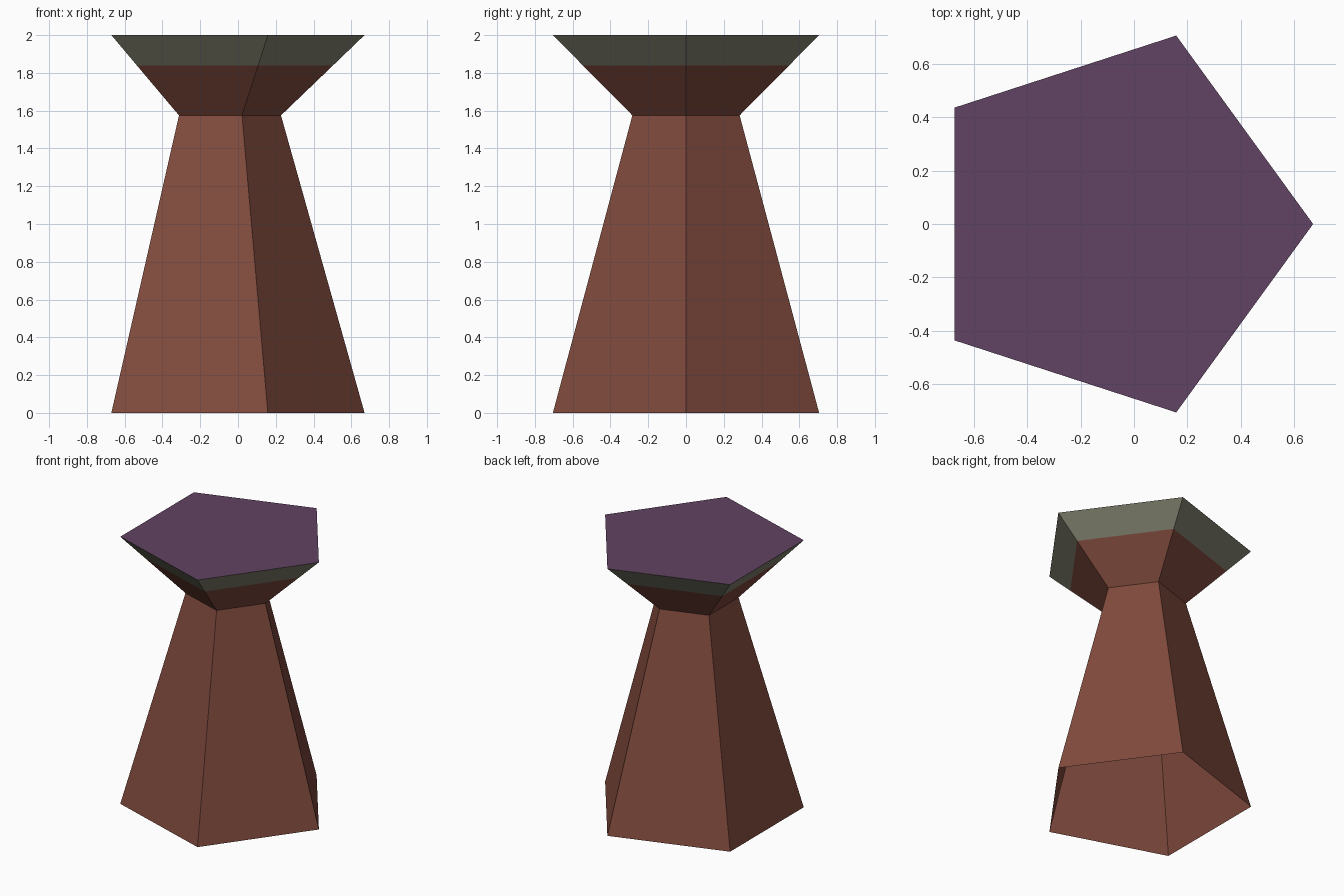
import bpy
import bmesh
from math import cos, sin, tau

SIDES = 5
CENTRE_X = -0.071

cube = bpy.data.objects.get("Cube")
if cube:
    bpy.data.objects.remove(cube, do_unlink=True)


def make_material(name, colour):
    mat = bpy.data.materials.new(name)
    mat.use_nodes = True
    mat.diffuse_color = (*colour, 1)
    mat.node_tree.nodes["Principled BSDF"].inputs["Base Color"].default_value = (*colour, 1)
    return mat


def make_tapered_part(name, levels, materials, cap=False):
    """Stack pentagon rings of (height, radius); one material per band, then the cap."""
    bm = bmesh.new()
    rings = [[bm.verts.new((CENTRE_X + r * cos(tau * i / SIDES), r * sin(tau * i / SIDES), z))
              for i in range(SIDES)] for z, r in levels]
    for band, (low, high) in enumerate(zip(rings, rings[1:])):
        for i in range(SIDES):
            j = (i + 1) % SIDES
            bm.faces.new((low[i], low[j], high[j], high[i])).material_index = band
    if cap:
        bm.faces.new(rings[-1]).material_index = len(levels) - 1
    mesh = bpy.data.meshes.new(name)
    bm.to_mesh(mesh)
    bm.free()
    for mat in materials:
        mesh.materials.append(mat)
    obj = bpy.data.objects.new(name, mesh)
    bpy.context.collection.objects.link(obj)
    return obj


brown = make_material("reddish brown", (0.216, 0.069, 0.047))
grey = make_material("olive grey", (0.216, 0.216, 0.156))
purple = make_material("dusky purple", (0.12, 0.056, 0.125))

WAIST = (1.575, 0.2985)
BAND = (1.84, 0.5745)
RIM = (2.0, 0.741)

# Hollow pedestal, open underneath
make_tapered_part("pedestal", [(0, 0.741), WAIST], [brown])

# Flared head with a grey rim band and a flat purple top
make_tapered_part("flared_head", [WAIST, BAND, RIM], [brown, grey, purple], cap=True)
